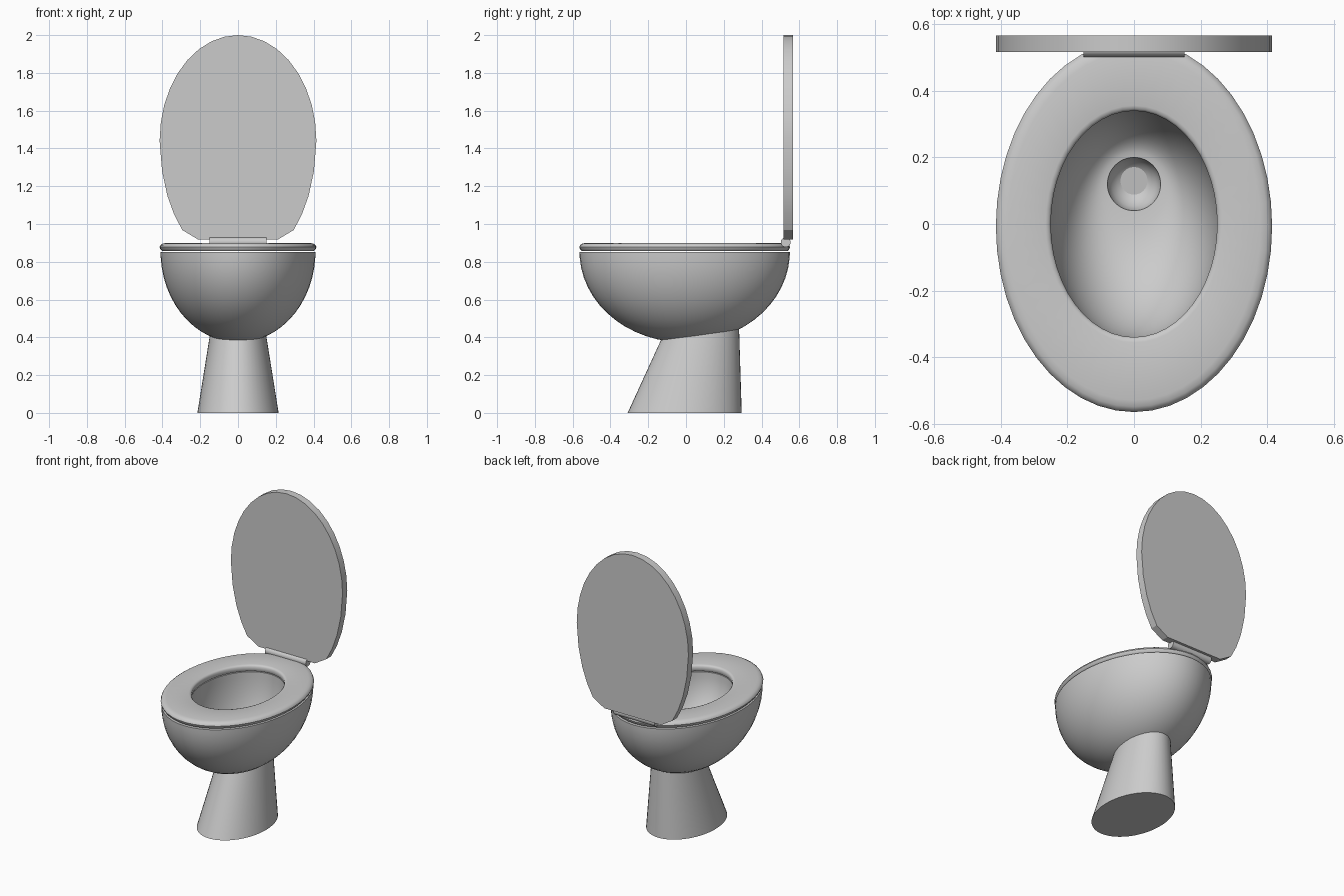
import bpy, bmesh, math

cube = bpy.data.objects.get("Cube")
if cube:
    bpy.data.objects.remove(cube, do_unlink=True)

ceramic = bpy.data.materials.new("light grey ceramic")
ceramic.use_nodes = True
GREY = (0.6, 0.6, 0.6, 1)
ceramic.diffuse_color = GREY
ceramic.node_tree.nodes["Principled BSDF"].inputs["Base Color"].default_value = GREY


def finish(name, bm, angle=40):
    bmesh.ops.recalc_face_normals(bm, faces=bm.faces)
    mesh = bpy.data.meshes.new(name)
    bm.to_mesh(mesh)
    bm.free()
    mesh.materials.append(ceramic)
    ob = bpy.data.objects.new(name, mesh)
    bpy.context.collection.objects.link(ob)
    bpy.ops.object.select_all(action="DESELECT")
    ob.select_set(True)
    bpy.context.view_layer.objects.active = ob
    bpy.ops.object.shade_smooth_by_angle(angle=math.radians(angle))
    return ob


def loft(name, rings, closed=False, n=48, angle=40):
    """Skin ellipses given as (y, z, rx, ry, slope); cap the ends unless closed."""
    bm = bmesh.new()
    loops = []
    for y, z, rx, ry, slope in rings:
        loop = []
        for i in range(n):
            a = math.tau * i / n
            dy = ry * math.sin(a)
            loop.append(bm.verts.new((rx * math.cos(a), y + dy, z + slope * dy)))
        loops.append(loop)
    pairs = list(zip(loops, loops[1:]))
    if closed:
        pairs.append((loops[-1], loops[0]))
    else:
        bm.faces.new(loops[0])
        bm.faces.new(loops[-1])
    for a, b in pairs:
        for i in range(n):
            j = (i + 1) % n
            bm.faces.new((a[i], a[j], b[j], b[i]))
    return finish(name, bm, angle)


MID = -0.007   # centre of the bowl and seat along y
RIM = 0.853    # height of the bowl rim

# Bowl: half ellipsoid outside, hollow narrowing to the drain inside
STEPS = 14
rings = []
for i in range(STEPS):
    a = math.pi / 2 * (1 - (i + 0.4) / STEPS)
    rings.append((MID, RIM - 0.48 * math.sin(a),
                  0.41 * math.cos(a), 0.557 * math.cos(a), 0))
rings.append((MID, RIM, 0.41, 0.557, 0))
for i in range(STEPS + 1):
    t = i / STEPS
    c = math.cos(t * math.pi / 2)
    rings.append((0.12 * (1 - c), RIM - 0.36 * math.sin(t * math.pi / 2),
                  0.08 + 0.175 * c, 0.08 + 0.265 * c, 0))
# Rounded drain cup
for i in range(1, 6):
    a = math.pi / 2 * i / 5.3
    rings.append((0.12, 0.493 - 0.08 * math.sin(a),
                  0.08 * math.cos(a), 0.08 * math.cos(a), 0))
loft("bowl", rings)

# Pedestal: leaning column whose top slopes up towards the back
loft("pedestal", [(-0.007, 0, 0.215, 0.302, 0),
                  (0.075, 0.418, 0.148, 0.206, 0.14)])

# Seat ring with rounded edges: (inset from outer edge, height)
section = [(0.012, 0.858), (0.003, 0.868), (0, 0.878), (0.005, 0.889),
           (0.016, 0.896), (0.035, 0.9)]
rings = [(MID, z, 0.415 - d, 0.558 - d, 0) for d, z in section]
rings += [(0, z, 0.25 + d, 0.34 + d, 0)
          for d, z in ((0.016, 0.9), (0.006, 0.897), (0, 0.889), (0, 0.868), (0.005, 0.858))]
loft("seat", rings, closed=True)

# Raised lid: oval slab with a narrowed, flat lower end
half = [(0.415 * math.sin(a), 1.44 + 0.56 * math.cos(a))
        for a in (math.pi / 2 * i / 9 for i in range(1, 10))]
half += [(0.402, 1.28), (0.374, 1.15), (0.338, 1.05), (0.295, 0.968), (0.21, 0.917)]
outline = [(0, 2.0)] + half + [(-x, z) for x, z in reversed(half)]
bm = bmesh.new()
face = bm.faces.new([bm.verts.new((x, 0.517, z)) for x, z in outline])
slab = bmesh.ops.extrude_face_region(bm, geom=[face], use_keep_orig=True)
new_verts = [g for g in slab["geom"] if isinstance(g, bmesh.types.BMVert)]
bmesh.ops.translate(bm, verts=new_verts, vec=(0, 0.05, 0))
finish("lid", bm, 30)

# Hinge barrel
bm = bmesh.new()
bmesh.ops.create_cone(bm, cap_ends=True, segments=20, radius1=0.026,
                      radius2=0.026, depth=0.304)
for v in bm.verts:
    x, y, z = v.co
    v.co = (z, 0.528 + x, 0.904 + y)
finish("hinge", bm)
